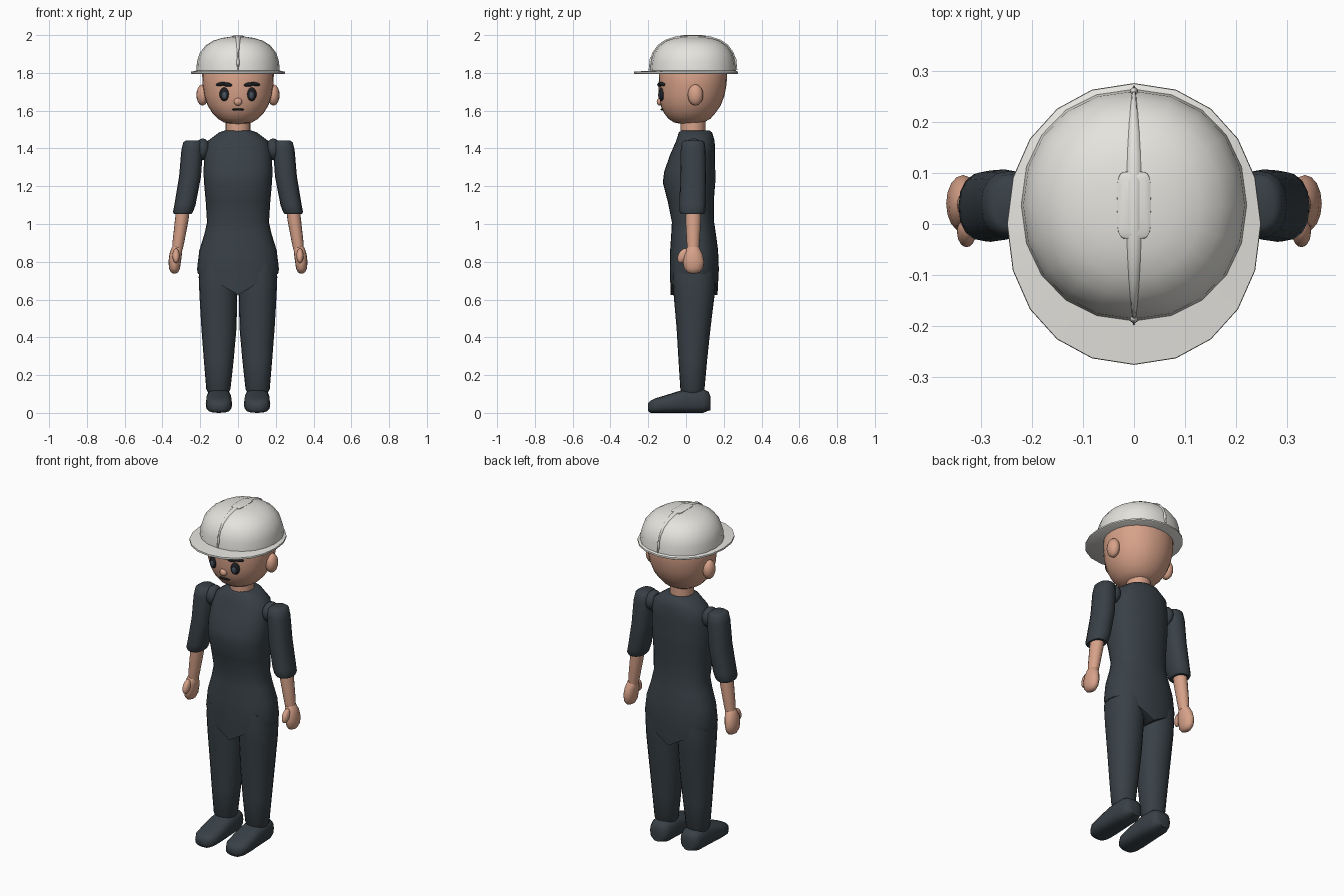
import bpy, bmesh, math


def material(name, rgb):
    m = bpy.data.materials.new(name)
    m.diffuse_color = (*rgb, 1)
    return m


SKIN = material("skin", (0.68, 0.36, 0.25))
CLOTH = material("dark_cloth", (0.040, 0.052, 0.062))
SHELL = material("helmet_white", (0.78, 0.77, 0.73))
BLACK = material("face_black", (0.012, 0.013, 0.016))
IRIS = material("iris_grey", (0.06, 0.08, 0.11))


def finish(name, bm, mat, angle=50):
    bmesh.ops.recalc_face_normals(bm, faces=bm.faces)
    me = bpy.data.meshes.new(name)
    bm.to_mesh(me)
    bm.free()
    ob = bpy.data.objects.new(name, me)
    bpy.context.collection.objects.link(ob)
    me.materials.append(mat)
    bpy.ops.object.select_all(action='DESELECT')
    ob.select_set(True)
    bpy.context.view_layer.objects.active = ob
    bpy.ops.object.shade_smooth_by_angle(angle=math.radians(angle))
    return ob


def skin_rings(bm, rings):
    """Bridge closed rings of coordinates and cap both ends."""
    loops = [[bm.verts.new(p) for p in ring] for ring in rings]
    n = len(loops[0])
    for a, b in zip(loops, loops[1:]):
        for i in range(n):
            bm.faces.new((a[i], a[(i + 1) % n], b[(i + 1) % n], b[i]))
    bm.faces.new(loops[0])
    bm.faces.new(loops[-1])


def loft(name, sections, mat, n=20, power=2.0, z_rule=None, side=1, angle=50):
    """Sections are (centre x, centre y, z, radius x, radius y)."""
    rings = []
    for cx, cy, z, rx, ry in sections:
        ring = []
        for i in range(n):
            t = 2 * math.pi * i / n
            c, s = math.cos(t), math.sin(t)
            x = cx + rx * math.copysign(abs(c) ** (2 / power), c)
            y = cy + ry * math.copysign(abs(s) ** (2 / power), s)
            ring.append((side * x, y, z_rule(x, z) if z_rule else z))
        rings.append(ring)
    bm = bmesh.new()
    skin_rings(bm, rings)
    return finish(name, bm, mat, angle)


def ball(name, loc, radii, mat, rot=(0, 0, 0), u=16, v=10):
    bm = bmesh.new()
    bmesh.ops.create_uvsphere(bm, u_segments=u, v_segments=v, radius=1)
    bmesh.ops.scale(bm, vec=radii, verts=bm.verts)
    ob = finish(name, bm, mat)
    ob.location, ob.rotation_euler = loc, rot
    return ob


# Torso, with a V-shaped lower edge over the legs
def crotch(x, z):
    return z if z > 0.74 else z - 0.11 * max(0, 1 - abs(x) / 0.19)


loft("torso", [
    (0, 0.05, 1.495, 0.07, 0.075), (0, 0.05, 1.485, 0.10, 0.088),
    (0, 0.05, 1.44, 0.16, 0.102), (0, 0.035, 1.37, 0.177, 0.118),
    (0, 0.02, 1.28, 0.183, 0.135), (0, 0.016, 1.22, 0.180, 0.139),
    (0, 0.025, 1.12, 0.171, 0.122), (0, 0.037, 1.01, 0.164, 0.112),
    (0, 0.040, 0.95, 0.177, 0.118), (0, 0.043, 0.86, 0.205, 0.127),
    (0, 0.044, 0.76, 0.217, 0.130), (0, 0.043, 0.735, 0.212, 0.124),
    (0, 0.043, 0.735, 0.200, 0.01)], CLOTH, n=28, power=2.25, z_rule=crotch)

# Neck and head
loft("neck", [(0, 0.038, 1.44, 0.066, 0.066), (0, 0.038, 1.60, 0.066, 0.066)], SKIN)
loft("head", [
    (0, 0.015, 1.530, 0.035, 0.040), (0, 0.015, 1.538, 0.075, 0.080),
    (0, 0.018, 1.558, 0.108, 0.112), (0, 0.02, 1.59, 0.138, 0.138),
    (0, 0.025, 1.63, 0.162, 0.160), (0, 0.03, 1.68, 0.179, 0.174),
    (0, 0.035, 1.74, 0.188, 0.180), (0, 0.038, 1.80, 0.190, 0.180),
    (0, 0.04, 1.88, 0.165, 0.16)], SKIN, n=28, power=2.1)

# Helmet with a wide brim
loft("helmet", [
    (0, 0.0, 1.793, 0.243, 0.270), (0, 0.0, 1.797, 0.249, 0.276),
    (0, 0.0, 1.806, 0.248, 0.275), (0, 0.037, 1.812, 0.221, 0.227),
    (0, 0.037, 1.86, 0.217, 0.223), (0, 0.037, 1.905, 0.203, 0.209),
    (0, 0.037, 1.945, 0.172, 0.180), (0, 0.037, 1.970, 0.132, 0.142),
    (0, 0.037, 1.985, 0.085, 0.095), (0, 0.037, 1.992, 0.035, 0.045)],
    SHELL, n=20, power=2.12)

# Narrow raised crest from the front to the back of the helmet
half = [(0.228, 1.815), (0.223, 1.86), (0.209, 1.905), (0.180, 1.945),
        (0.142, 1.970), (0.095, 1.985), (0.045, 1.992)]
path = [(0.037 - r, z) for r, z in half] + [(0.037 + r, z) for r, z in half[::-1]]
rings = []
for y, z in path:
    d = (y - 0.037) / 0.228
    w = 0.004 + 0.017 * (1 - d * d)
    oy, oz = 0.007 * d, 0.008 * (1 - 0.9 * d * d)
    rings.append([(-w, y - oy, z - oz), (-w * 0.5, y + oy * 0.7, z + oz * 0.7),
                  (0, y + oy, z + oz), (w * 0.5, y + oy * 0.7, z + oz * 0.7),
                  (w, y - oy, z - oz)])
bm = bmesh.new()
skin_rings(bm, rings)
finish("helmet_crest", bm, SHELL)
loft("helmet_top_pad", [(0, 0.037, 1.975, 0.034, 0.068), (0, 0.037, 1.993, 0.033, 0.066),
                        (0, 0.037, 1.997, 0.026, 0.058)], SHELL, power=5)
for label, y in (("front", -0.186), ("back", 0.260)):
    ball(label + "_helmet_stud", (0, y, 1.855), (0.008, 0.008, 0.03), SHELL)

# Nose and mouth
ball("nose", (0, -0.137, 1.647), (0.022, 0.018, 0.021), SKIN)
ball("mouth", (0, -0.126, 1.606), (0.034, 0.010, 0.006), BLACK)

for side, label in ((1, "left_"), (-1, "right_")):
    # Face details and ear
    ball(label + "ear", (side * 0.188, 0.05, 1.683), (0.032, 0.041, 0.056), SKIN)
    ball(label + "eye", (side * 0.073, -0.130, 1.687), (0.026, 0.014, 0.036), BLACK,
         (0, 0, side * 0.3))
    ball(label + "iris", (side * 0.072, -0.139, 1.682), (0.014, 0.008, 0.021), IRIS,
         (0, 0, side * 0.3))
    ball(label + "brow_inner", (side * 0.058, -0.139, 1.738), (0.028, 0.012, 0.011), BLACK,
         (0, -side * 0.1, side * 0.25))
    ball(label + "brow_outer", (side * 0.090, -0.126, 1.741), (0.031, 0.012, 0.010), BLACK,
         (0, side * 0.15, side * 0.5))

    # Shoulder joint and sleeve
    ball(label + "shoulder", (side * 0.187, 0.04, 1.395), (0.040, 0.055, 0.058), CLOTH)
    loft(label + "sleeve", [
        (0.240, 0.038, 1.443, 0.035, 0.045), (0.240, 0.038, 1.432, 0.050, 0.060),
        (0.243, 0.038, 1.39, 0.057, 0.066), (0.254, 0.038, 1.25, 0.058, 0.069),
        (0.281, 0.035, 1.10, 0.056, 0.070), (0.291, 0.034, 1.065, 0.053, 0.068),
        (0.293, 0.034, 1.052, 0.046, 0.060)], CLOTH, n=16, power=2.3, side=side)

    # Forearm, hand and thumb
    loft(label + "forearm", [
        (0.290, 0.038, 1.09, 0.036, 0.042), (0.298, 0.038, 1.02, 0.036, 0.041),
        (0.316, 0.038, 0.90, 0.031, 0.034), (0.321, 0.038, 0.86, 0.027, 0.030)],
        SKIN, n=16, side=side)
    loft(label + "hand", [
        (0.322, 0.038, 0.885, 0.020, 0.026), (0.324, 0.038, 0.872, 0.029, 0.034),
        (0.330, 0.038, 0.84, 0.033, 0.050), (0.335, 0.040, 0.80, 0.033, 0.056),
        (0.336, 0.040, 0.765, 0.029, 0.050), (0.336, 0.040, 0.745, 0.020, 0.034),
        (0.336, 0.040, 0.738, 0.008, 0.016)], SKIN, n=16, side=side)
    ball(label + "thumb", (side * 0.328, -0.015, 0.832), (0.019, 0.026, 0.042), SKIN,
         (-0.5, 0, 0))

    # Leg
    loft(label + "leg", [
        (0.104, 0.043, 0.80, 0.096, 0.11), (0.105, 0.043, 0.72, 0.103, 0.114),
        (0.104, 0.043, 0.62, 0.100, 0.108), (0.101, 0.040, 0.45, 0.093, 0.090),
        (0.102, 0.036, 0.28, 0.079, 0.076), (0.104, 0.034, 0.125, 0.064, 0.064),
        (0.104, 0.034, 0.10, 0.050, 0.050)], CLOTH, n=20, power=2.15, side=side)

    # Shoe: rings stand upright from heel to toe, (y, half width, top height)
    rings = []
    for y, w, top in ((0.130, 0.030, 0.085), (0.120, 0.052, 0.112), (0.09, 0.063, 0.127),
                      (0.02, 0.066, 0.128), (-0.03, 0.068, 0.118), (-0.10, 0.070, 0.096),
                      (-0.16, 0.066, 0.078), (-0.188, 0.050, 0.065), (-0.202, 0.025, 0.050)):
        low = 0.012 if abs(y + 0.036) > 0.155 else 0
        mid, h = (top + low) / 2, (top - low) / 2
        ring = []
        for i in range(16):
            c, s = math.cos(i * math.pi / 8), math.sin(i * math.pi / 8)
            ring.append((side * 0.101 + w * math.copysign(abs(c) ** 0.7, c), y,
                         mid + h * math.copysign(abs(s) ** 0.7, s)))
        rings.append(ring)
    bm = bmesh.new()
    skin_rings(bm, rings)
    finish(label + "shoe", bm, CLOTH)
